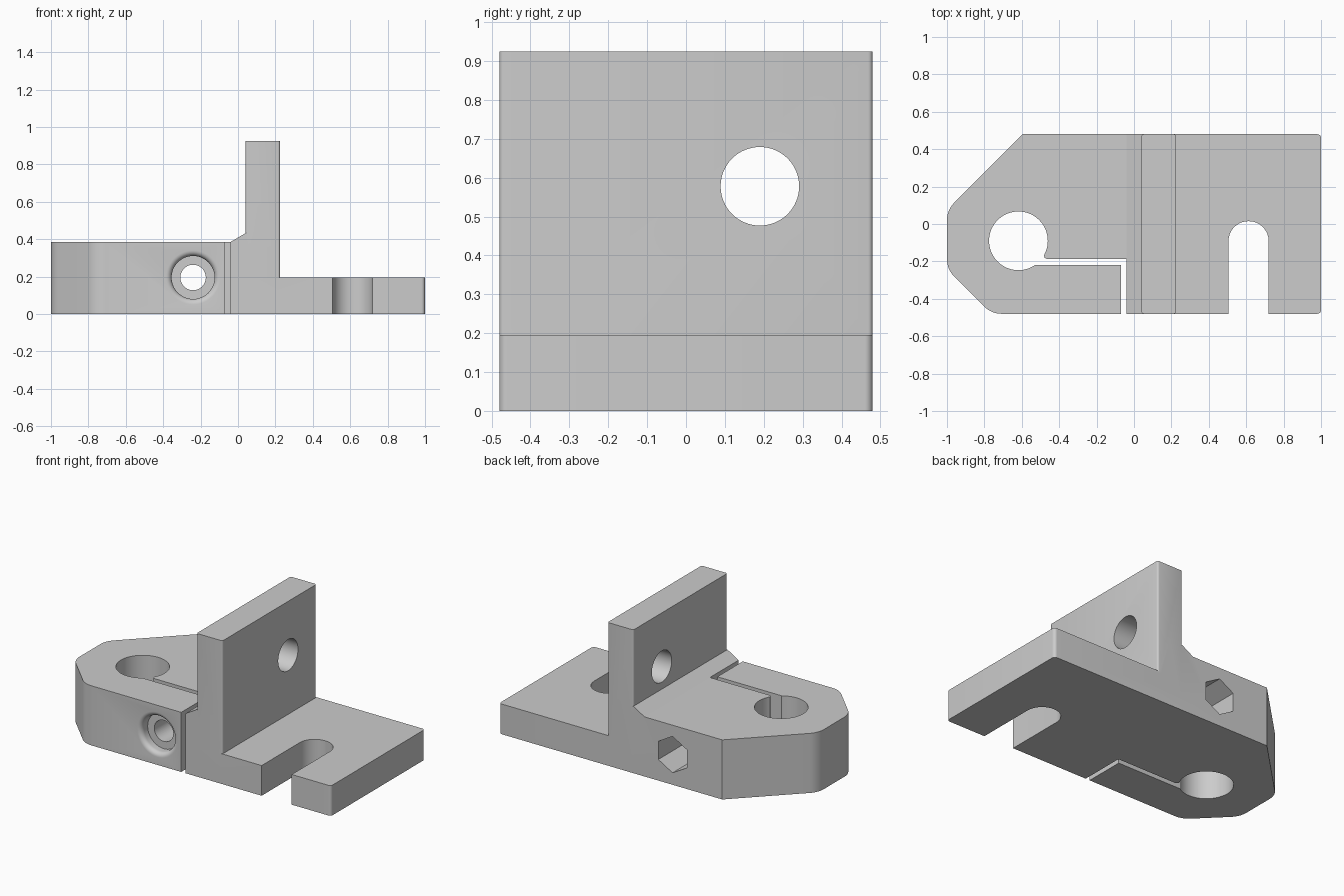
import bpy, bmesh, math
from math import cos, sin, pi
from mathutils import Vector

cube = bpy.data.objects.get("Cube")
if cube:
    bpy.data.objects.remove(cube, do_unlink=True)

mat = bpy.data.materials.new("plain grey")
mat.use_nodes = True
grey = (0.604, 0.604, 0.604, 1)
mat.diffuse_color = grey
mat.node_tree.nodes["Principled BSDF"].inputs["Base Color"].default_value = grey


def rounded(corners, steps=8):
    """Turn (x, y, radius) corners into an outline with rounded corners."""
    out = []
    for i, (x, y, r) in enumerate(corners):
        p = Vector((x, y))
        if r == 0:
            out.append(p)
            continue
        a = (Vector(corners[i - 1][:2]) - p).normalized()
        b = (Vector(corners[(i + 1) % len(corners)][:2]) - p).normalized()
        half = a.angle(b) / 2
        centre = p + (a + b).normalized() * r / sin(half)
        u = (p + a * r / math.tan(half) - centre).normalized()
        w = (p + b * r / math.tan(half) - centre).normalized()
        for k in range(steps + 1):
            out.append(centre + u.slerp(w, k / steps).normalized() * r)
    return out


def make(name, bm):
    bmesh.ops.recalc_face_normals(bm, faces=bm.faces)
    mesh = bpy.data.meshes.new(name)
    bm.to_mesh(mesh)
    bm.free()
    mesh.materials.append(mat)
    ob = bpy.data.objects.new(name, mesh)
    bpy.context.collection.objects.link(ob)
    return ob


def prism(name, outline, lo, hi, axis="Z"):
    """Extrude an outline along Z, or an (x, z) outline along Y, or (y, z) along X."""
    place = {"Z": lambda a, b, c: (a, b, c),
             "Y": lambda a, b, c: (a, c, b),
             "X": lambda a, b, c: (c, a, b)}[axis]
    bm = bmesh.new()
    face = bm.faces.new([bm.verts.new(place(a, b, lo)) for a, b in outline])
    top = bmesh.ops.extrude_face_region(bm, geom=[face])["geom"]
    bmesh.ops.translate(bm, vec=place(0, 0, hi - lo),
                        verts=[v for v in top if isinstance(v, bmesh.types.BMVert)])
    return make(name, bm)


def ring(cx, cy, r, n=64, start=0):
    return [(cx + r * cos(start + 2 * pi * k / n), cy + r * sin(start + 2 * pi * k / n))
            for k in range(n)]


def combine(target, other, operation):
    mod = target.modifiers.new(operation.lower(), "BOOLEAN")
    mod.object, mod.operation, mod.solver = other, operation, "EXACT"
    bpy.context.view_layer.objects.active = target
    bpy.ops.object.modifier_apply(modifier=mod.name)
    bpy.data.objects.remove(other, do_unlink=True)


W = 0.48          # half depth
BOLT = (-0.24, 0.195)

# Body: plan outline with the open slot, trimmed by the stepped side profile
plan = rounded([(-0.595, W, 0), (-1, 0.075, 0.13), (-1, -0.242, 0.13), (-0.762, -W, 0.13),
                (0.505, -W, 0), (0.505, 0.015, 0.106), (0.72, 0.015, 0.106), (0.72, -W, 0),
                (1, -W, 0.02), (1, W, 0.02)])
bracket = prism("clamp_bracket", plan, -0.1, 0.6)
side = [(-1.2, 0), (1.2, 0), (1.2, 0.195), (0.13, 0.195), (0.13, 0.432),
        (0.04, 0.432), (-0.04, 0.385), (-1.2, 0.385)]
combine(bracket, prism("side_profile", side, -0.7, 0.7, "Y"), "INTERSECT")

# Upright wall with softened vertical edges
wall = rounded([(0.04, -W, 0.012), (0.225, -W, 0.012), (0.225, W, 0.012), (0.04, W, 0.012)], 4)
combine(bracket, prism("upright_wall", wall, 0.1, 0.925), "UNION")

# Clamp bore and the L-shaped slit that opens it
combine(bracket, prism("bore", ring(-0.618, -0.09, 0.157), -0.1, 0.6), "DIFFERENCE")
slit = [(-0.56, -0.22), (-0.07, -0.22), (-0.07, -0.6), (-0.04, -0.6), (-0.04, -0.187),
        (-0.466, -0.187), (-0.478, -0.181), (-0.482, -0.168), (-0.475, -0.155), (-0.56, -0.155)]
combine(bracket, prism("slit", slit, -0.1, 0.6), "DIFFERENCE")

# Hole through the wall
combine(bracket, prism("wall_hole", ring(0.19, 0.578, 0.101), -0.1, 0.4, "X"), "DIFFERENCE")

# Clamp bolt: through hole, hexagonal nut pocket at the back
combine(bracket, prism("bolt_hole", ring(*BOLT, 0.068, 48), -0.7, 0.7, "Y"), "DIFFERENCE")
combine(bracket, prism("nut_pocket", ring(*BOLT, 0.1175, 6, pi / 2), 0.08, 0.7, "Y"), "DIFFERENCE")

# Bolt head recess with a rounded lip at the front
lip = 0.03
profile = [(0, -0.1), (0.115 + lip, -0.1)]
profile += [(0.115 + lip * (1 - sin(t * pi / 12)), lip * (1 - cos(t * pi / 12))) for t in range(7)]
profile += [(0.115, 0.065), (0, 0.065)]
bm = bmesh.new()
vs = [bm.verts.new((BOLT[0] + r, -W + d, BOLT[1])) for r, d in profile]
es = [bm.edges.new(pair) for pair in zip(vs, vs[1:])]
bmesh.ops.spin(bm, geom=vs + es, cent=(BOLT[0], 0, BOLT[1]), axis=(0, 1, 0),
               angle=2 * pi, steps=48, use_duplicate=False)
bmesh.ops.remove_doubles(bm, verts=bm.verts, dist=0.0001)
combine(bracket, make("bolt_head_recess", bm), "DIFFERENCE")

# Smooth the round surfaces, keep the edges sharp
bpy.ops.object.select_all(action="DESELECT")
bracket.select_set(True)
bpy.context.view_layer.objects.active = bracket
bpy.ops.object.shade_smooth_by_angle(angle=math.radians(30))
